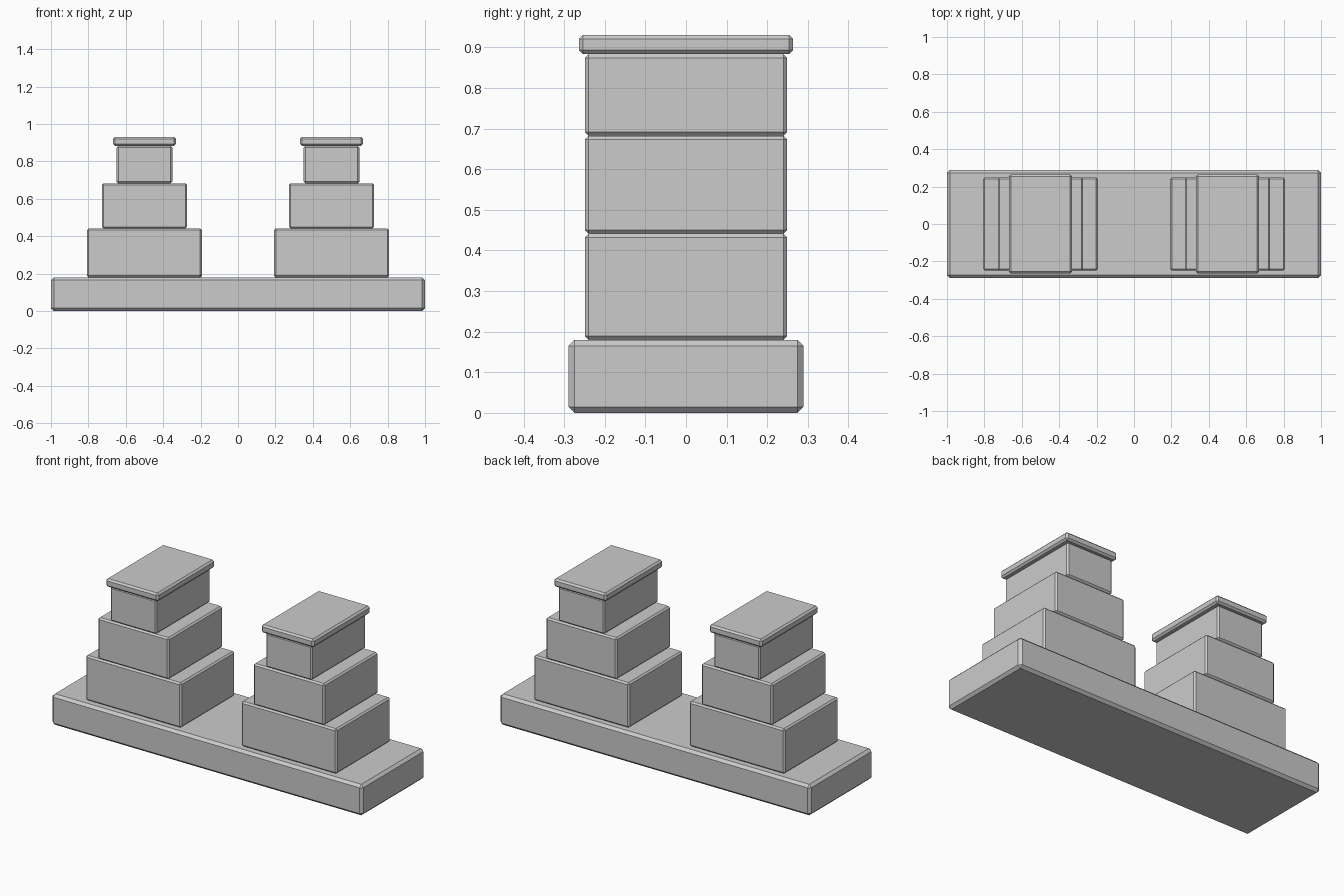
import bpy, bmesh
from mathutils import Matrix

if "Cube" in bpy.data.objects:
    bpy.data.objects.remove(bpy.data.objects["Cube"])


def block(name, x, size, z0, z1, bevel):
    """Chamfered box standing between heights z0 and z1."""
    bm = bmesh.new()
    bmesh.ops.create_cube(bm, size=1)
    bm.transform(Matrix.Translation((0, 0, (z0 + z1) / 2))
                 @ Matrix.Diagonal((size[0], size[1], z1 - z0, 1)))
    bmesh.ops.bevel(bm, geom=bm.edges[:], offset=bevel, segments=1,
                    affect='EDGES', profile=0.5)
    me = bpy.data.meshes.new(name)
    bm.to_mesh(me)
    bm.free()
    ob = bpy.data.objects.new(name, me)
    ob.location.x = x
    bpy.context.collection.objects.link(ob)


# Long base slab
block("base_slab", 0, (2.0, 0.578), 0, 0.18, 0.015)

# Two stepped towers, each with three tiers and a cap
tiers = [
    ("lower_tier", (0.614, 0.498), 0.18, 0.441, 0.009),
    ("middle_tier", (0.456, 0.498), 0.441, 0.682, 0.009),
    ("upper_tier", (0.297, 0.498), 0.682, 0.883, 0.009),
    ("cap", (0.337, 0.528), 0.883, 0.93, 0.01),
]
for side, x in (("left", -0.5), ("right", 0.5)):
    for part, size, z0, z1, bevel in tiers:
        block(f"{side}_{part}", x, size, z0, z1, bevel)
